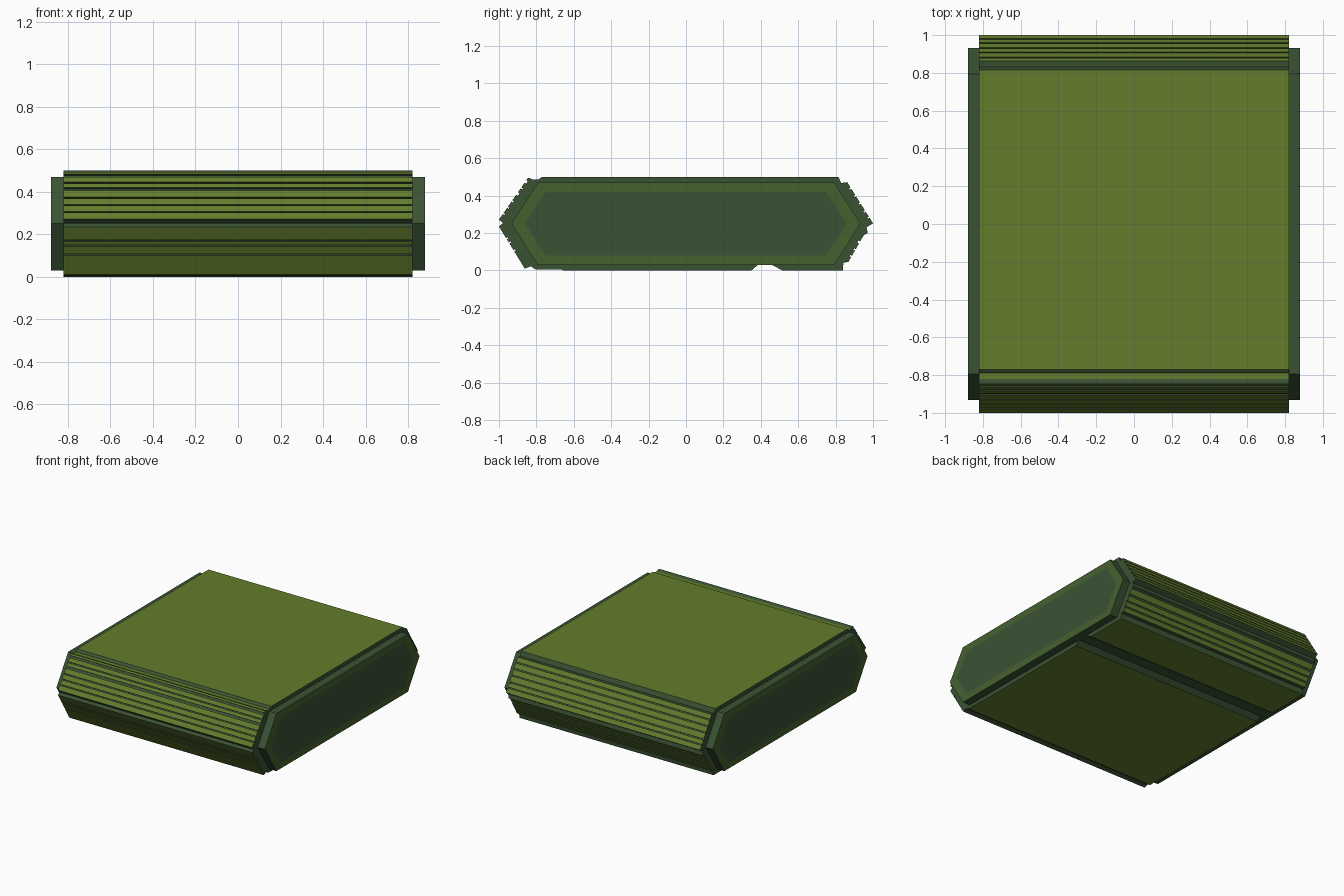
import bpy, bmesh
from mathutils import Vector

if "Cube" in bpy.data.objects:
    bpy.data.objects.remove(bpy.data.objects["Cube"])


def material(name, rgb):
    m = bpy.data.materials.new(name)
    m.diffuse_color = (*rgb, 1)
    m.use_nodes = True
    m.node_tree.nodes["Principled BSDF"].inputs["Base Color"].default_value = m.diffuse_color
    return m


OLIVE = material("olive", (0.125, 0.205, 0.026))
GREEN = material("dark_green", (0.042, 0.085, 0.034))
RIM = material("rim_green", (0.06, 0.12, 0.028))


def finish(bm, name, mats):
    bmesh.ops.recalc_face_normals(bm, faces=bm.faces)
    mesh = bpy.data.meshes.new(name)
    bm.to_mesh(mesh)
    bm.free()
    for m in mats:
        mesh.materials.append(m)
    obj = bpy.data.objects.new(name, mesh)
    bpy.context.collection.objects.link(obj)
    return obj


def grooved(a, b, cuts, depth=0.01):
    """Slope from a to b as (y, z, material) points, with box grooves at (z, width)."""
    a, b = Vector(a), Vector(b)
    d = b - a
    inward = Vector((-d.y, d.x)).normalized()
    if inward.dot(Vector((0, 0.25)) - a) < 0:
        inward.negate()
    pts = [(*a, 0)]
    for z, w in sorted(cuts, key=lambda c: (c[0] - a.y) / d.y):
        t = (z - a.y) / d.y
        h = w / 2 / abs(d.y)
        p, q = a + d * (t - h), a + d * (t + h)
        pts += [(*p, 1), (*(p + inward * depth), 1), (*(q + inward * depth), 1), (*q, 0)]
    return pts + [(*b, 1)]


# Body profile in (y, z); third value is the material of the edge that follows
profile = [(-0.77, 0.5, 1), (-0.79, 0.486, 0), (-0.82, 0.486, 1), (-0.835, 0.494, 1)]
profile += grooved((-0.846, 0.494), (-1.0, 0.272),
                   [(0.476, 0.013), (0.442, 0.006), (0.412, 0.014),
                    (0.372, 0.006), (0.338, 0.006), (0.305, 0.006)])
profile += [(-0.982, 0.256, 1), (-0.982, 0.25, 1)]
profile += grooved((-1.0, 0.235), (-0.862, 0.01),
                   [(0.17, 0.007), (0.147, 0.007), (0.105, 0.007)])
profile += [(-0.83, 0.022, 1), (-0.805, 0.006, 0), (-0.665, 0.005, 0), (-0.655, 0.0, 0),
            (0.35, 0.0, 1), (0.385, 0.03, 1), (0.46, 0.03, 1), (0.515, 0.0, 0),
            (0.838, 0.0, 1), (0.842, 0.042, 1)]
profile += grooved((0.868, 0.045), (0.95, 0.188),
                   [(0.075, 0.008), (0.11, 0.007), (0.15, 0.012)])
profile += [(0.972, 0.2, 1), (0.965, 0.23, 1)]
profile += grooved((1.0, 0.252), (0.862, 0.472),
                   [(0.285, 0.006), (0.318, 0.007), (0.36, 0.006),
                    (0.4, 0.007), (0.44, 0.007)])
profile += [(0.83, 0.468, 1), (0.815, 0.5, 0)]

# Layered body, extruded across x
bm = bmesh.new()
left = [bm.verts.new((-0.82, y, z)) for y, z, _ in profile]
right = [bm.verts.new((0.82, y, z)) for y, z, _ in profile]
for i, (_, _, mat) in enumerate(profile):
    j = (i + 1) % len(profile)
    bm.faces.new((left[i], left[j], right[j], right[i])).material_index = mat
for ring in (left, right):
    bm.faces.new(ring).material_index = 1
finish(bm, "layered_body", [OLIVE, GREEN])


# Hexagonal end plates with a framed panel on the outer face
def hexagon(tip, shoulder, half_height):
    return [(-tip, 0.25), (-shoulder, 0.25 + half_height), (shoulder, 0.25 + half_height),
            (tip, 0.25), (shoulder, 0.25 - half_height), (-shoulder, 0.25 - half_height)]


OUTER, INNER = hexagon(0.933, 0.793, 0.22), hexagon(0.86, 0.75, 0.17)
for side, label in ((-1, "left"), (1, "right")):
    bm = bmesh.new()
    rings = [[bm.verts.new((side * x, y, z)) for y, z in outline]
             for x, outline in ((0.80, OUTER), (0.88, OUTER), (0.88, INNER))]
    for k, mat in ((0, 0), (1, 1)):
        for i in range(6):
            j = (i + 1) % 6
            bm.faces.new((rings[k][i], rings[k][j],
                          rings[k + 1][j], rings[k + 1][i])).material_index = mat
    bm.faces.new(rings[0])
    bm.faces.new(rings[2])
    finish(bm, label + "_end_plate", [GREEN, RIM])
